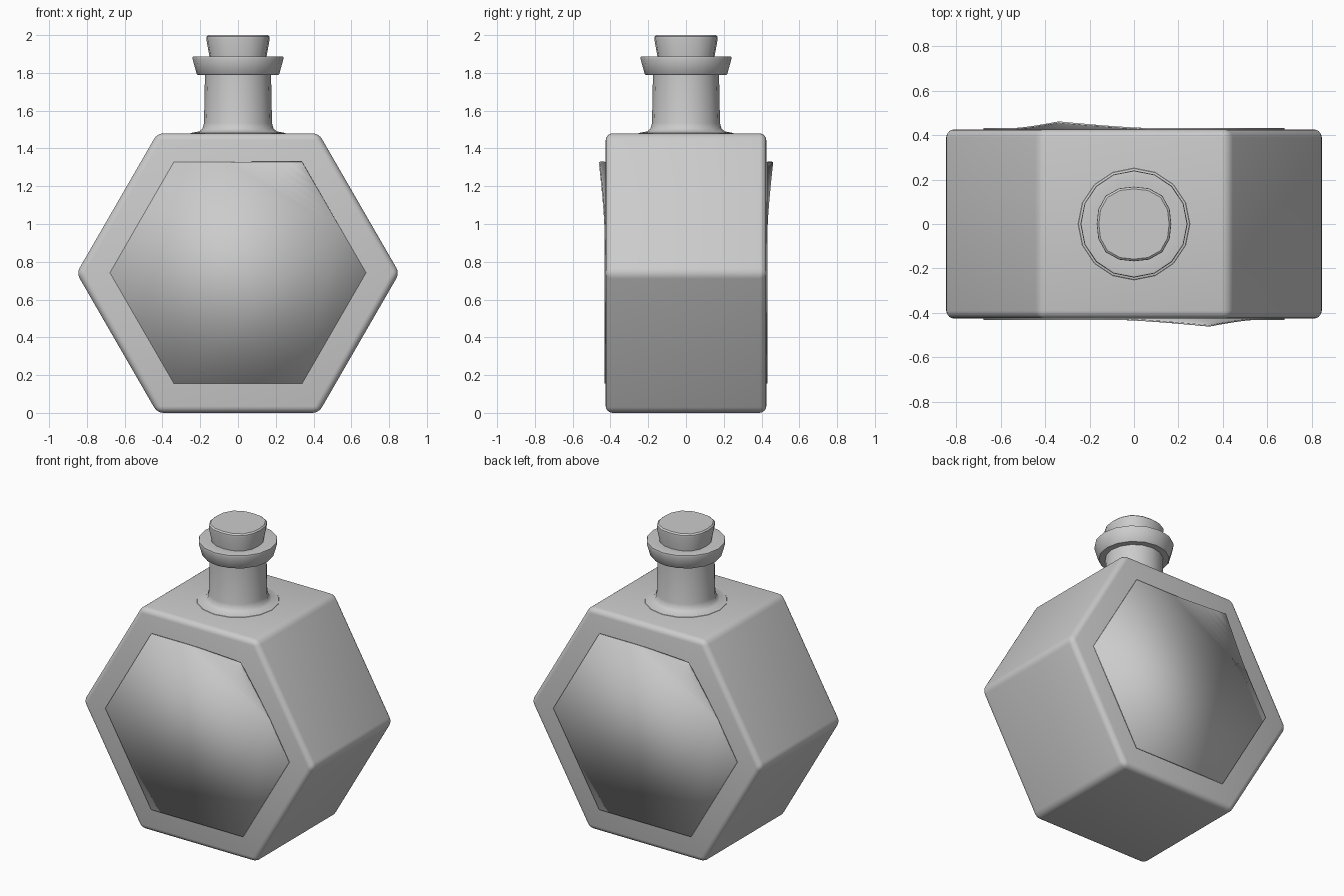
import bpy, bmesh
from math import sin, cos, pi, radians
from mathutils import Vector

if "Cube" in bpy.data.objects:
    bpy.data.objects.remove(bpy.data.objects["Cube"])

CZ = 0.74  # centre height of the hexagonal body


def make_object(name, bm, angle=35):
    bmesh.ops.recalc_face_normals(bm, faces=bm.faces)
    mesh = bpy.data.meshes.new(name)
    bm.to_mesh(mesh)
    bm.free()
    obj = bpy.data.objects.new(name, mesh)
    bpy.context.collection.objects.link(obj)
    bpy.ops.object.select_all(action='DESELECT')
    obj.select_set(True)
    bpy.context.view_layer.objects.active = obj
    bpy.ops.object.shade_smooth_by_angle(angle=radians(angle))
    return obj


def hexagon(bm, radius, y, z):
    verts = [bm.verts.new((radius * cos(i * pi / 3), y, z + radius * sin(i * pi / 3)))
             for i in range(6)]
    return bm.faces.new(verts)


def lathe(name, profile, square=0.0, n=16):
    """Spin (radius, z) points round z and cap both ends."""
    bm = bmesh.new()
    rings = []
    for r, z in profile:
        ring = []
        for i in range(n):
            a = 2 * pi * i / n
            k = r * (1 + square * (1 - cos(4 * a)) / 2)
            ring.append(bm.verts.new((k * cos(a), k * sin(a), z)))
        rings.append(ring)
    for a, b in zip(rings, rings[1:]):
        for i in range(n):
            j = (i + 1) % n
            bm.faces.new((a[i], a[j], b[j], b[i]))
    bm.faces.new(rings[0])
    bm.faces.new(rings[-1])
    return make_object(name, bm, 40)


# Hexagonal bottle body with rounded edges
bm = bmesh.new()
face = hexagon(bm, CZ / cos(pi / 6), -0.425, CZ)
ext = bmesh.ops.extrude_face_region(bm, geom=[face])
bmesh.ops.translate(bm, vec=(0, 0.85, 0),
                    verts=[g for g in ext['geom'] if isinstance(g, bmesh.types.BMVert)])
if face.is_valid and len(bm.faces) < 8:
    hexagon(bm, CZ / cos(pi / 6), -0.425, CZ)
    bmesh.ops.remove_doubles(bm, verts=bm.verts, dist=1e-5)
bmesh.ops.recalc_face_normals(bm, faces=bm.faces)
bmesh.ops.bevel(bm, geom=bm.edges[:], offset=0.035, segments=4, profile=0.5,
                affect='EDGES')
make_object("bottle_body", bm)

# Neck with flared foot and lip
lathe("bottle_neck", [(0.26, 1.47), (0.25, 1.482), (0.205, 1.49), (0.188, 1.505),
                      (0.18, 1.535), (0.175, 1.79), (0.213, 1.79), (0.219, 1.796),
                      (0.241, 1.875), (0.239, 1.886), (0.23, 1.888), (0.15, 1.88)])

# Stopper, slightly squared
lathe("cork", [(0.14, 1.80), (0.148, 1.87), (0.168, 1.98), (0.167, 1.992),
               (0.158, 2.0)], square=0.07)

# Paper labels on front and back, each with one corner peeling up
R, DEPTH, LIFT = 0.678, 0.2, 0.03
for name, turn in (("front_label", 0), ("back_label", pi)):
    bm = bmesh.new()
    hexagon(bm, R, -0.4285, 0.742)
    corner = Vector((R * 0.5, 0, 0.742 + R * sin(pi / 3)))
    out = Vector((0.5, 0, sin(pi / 3)))
    for i in range(1, 7):
        bmesh.ops.bisect_plane(bm, geom=bm.verts[:] + bm.edges[:] + bm.faces[:],
                               plane_co=corner - out * DEPTH * i / 6, plane_no=out)
    for v in bm.verts:
        flat = Vector((v.co.x, 0, v.co.z))
        t = max(0.0, 1 - (corner - flat).dot(out) / DEPTH)
        v.co.y -= LIFT * t ** 1.3
    label = make_object(name, bm)
    mod = label.modifiers.new("thickness", 'SOLIDIFY')
    mod.thickness = 0.007
    mod.offset = 0
    label.rotation_euler.z = turn
